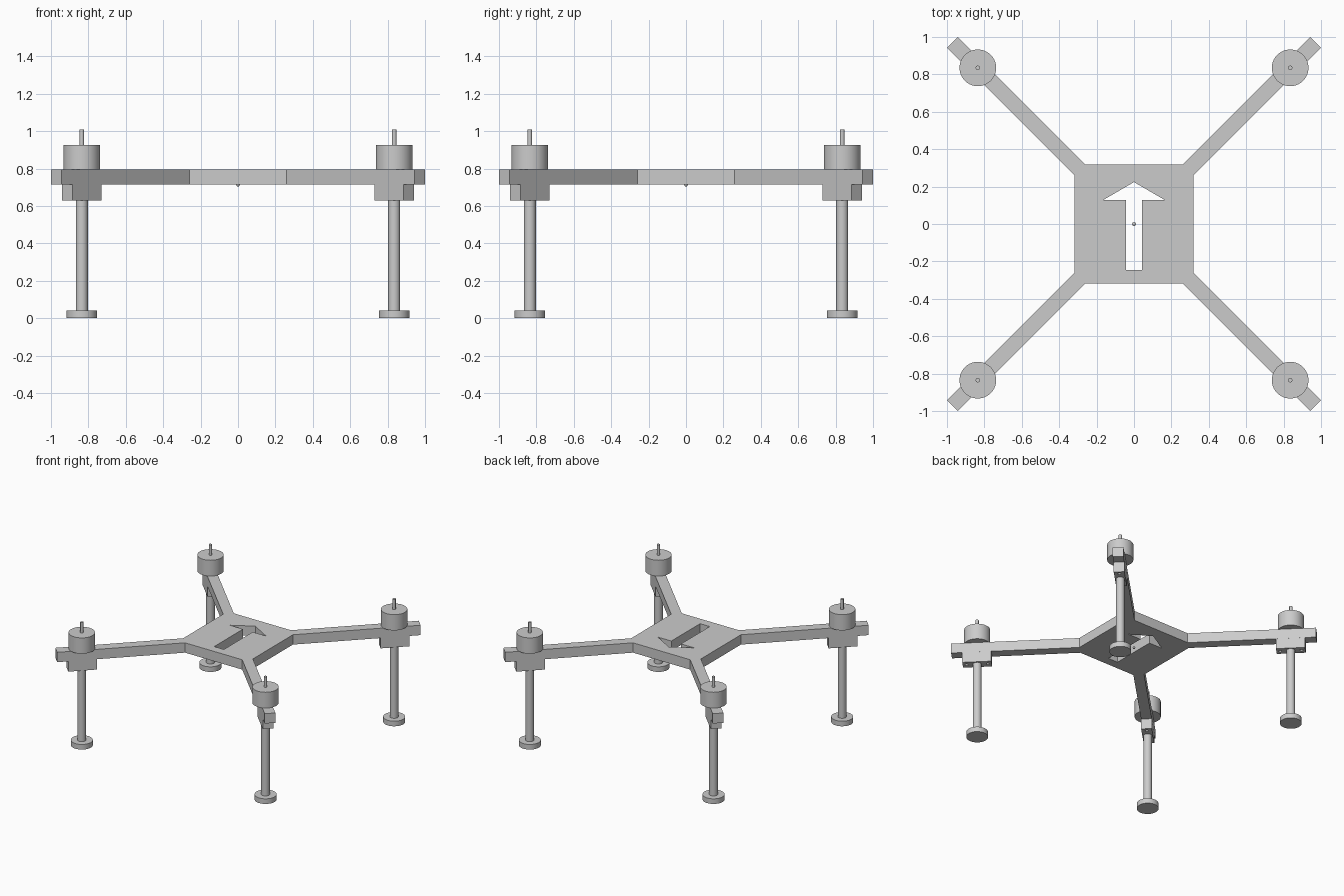
import bpy
import bmesh
from math import pi, cos, sin
from mathutils import Matrix, Vector

if "Cube" in bpy.data.objects:
    bpy.data.objects.remove(bpy.data.objects["Cube"])

FRAME_Z0, FRAME_Z1 = 0.714, 0.795
BRACKET_Z0 = 0.629
MOTOR_POS = 0.835


def link(name, mesh):
    obj = bpy.data.objects.new(name, mesh)
    bpy.context.collection.objects.link(obj)
    return obj


def prism(name, loops, z0, z1):
    """Extrude a filled outline; extra loops become holes."""
    curve = bpy.data.curves.new(name, 'CURVE')
    curve.dimensions = '2D'
    curve.fill_mode = 'BOTH'
    curve.extrude = (z1 - z0) / 2
    for pts in loops:
        spline = curve.splines.new('POLY')
        spline.points.add(len(pts) - 1)
        for p, (x, y) in zip(spline.points, pts):
            p.co = (x, y, 0, 1)
        spline.use_cyclic_u = True
    tmp = link(name + "_outline", curve)
    bpy.context.view_layer.update()
    dg = bpy.context.evaluated_depsgraph_get()
    mesh = bpy.data.meshes.new_from_object(tmp.evaluated_get(dg))
    bpy.data.objects.remove(tmp)
    mesh.transform(Matrix.Translation((0, 0, (z0 + z1) / 2)))
    bm = bmesh.new()
    bm.from_mesh(mesh)
    bmesh.ops.remove_doubles(bm, verts=bm.verts, dist=1e-5)
    bmesh.ops.recalc_face_normals(bm, faces=bm.faces)
    for f in bm.faces:
        f.smooth = False
    bm.to_mesh(mesh)
    bm.free()
    return link(name, mesh)


def cylinder(name, x, y, r, z0, z1, sides=48):
    bm = bmesh.new()
    bmesh.ops.create_cone(bm, cap_ends=True, segments=sides, radius1=r, radius2=r,
                          depth=z1 - z0, matrix=Matrix.Translation((x, y, (z0 + z1) / 2)))
    for f in bm.faces:
        f.smooth = len(f.verts) == 4
    for e in bm.edges:
        e.smooth = all(f.smooth for f in e.link_faces)
    mesh = bpy.data.meshes.new(name)
    bm.to_mesh(mesh)
    bm.free()
    return link(name, mesh)


# Cross frame: square plate with four diagonal arms and an arrow cut-out
quadrant = [(0.317, 0.26), (1.0, 0.943), (0.943, 1.0), (0.26, 0.317)]
outline = []
for i in range(4):
    rot = Matrix.Rotation(i * pi / 2, 2)
    outline += [tuple(rot @ Vector(p)) for p in quadrant]
arrow = [(-0.044, -0.246), (0.044, -0.246), (0.044, 0.128), (0.165, 0.128),
         (0, 0.224), (-0.165, 0.128), (-0.044, 0.128)]
prism("frame", [outline, arrow], FRAME_Z0, FRAME_Z1)

# Tiny marker ball in the middle of the cut-out
bm = bmesh.new()
bmesh.ops.create_uvsphere(bm, u_segments=16, v_segments=8, radius=0.01,
                          matrix=Matrix.Translation((0, 0, FRAME_Z0)))
for f in bm.faces:
    f.smooth = True
ball = bpy.data.meshes.new("center_marker")
bm.to_mesh(ball)
bm.free()
link("center_marker", ball)

# Motor, leg bracket with two screw holes, leg and foot on every arm
bracket = [(-0.109, -0.04), (0.109, -0.04), (0.109, 0.04), (-0.109, 0.04)]
holes = [[(cx + 0.012 * cos(a * pi / 8), 0.012 * sin(a * pi / 8)) for a in range(16)]
         for cx in (-0.08, 0.08)]
corners = {"front_left": (-1, -1), "front_right": (1, -1),
           "back_left": (-1, 1), "back_right": (1, 1)}
for side, (sx, sy) in corners.items():
    x, y = sx * MOTOR_POS, sy * MOTOR_POS
    block = prism(side + "_leg_bracket", [bracket] + holes, BRACKET_Z0, FRAME_Z0)
    block.data.transform(Matrix.Translation((x, y, 0)) @ Matrix.Rotation(sx * sy * pi / 4, 4, 'Z'))
    cylinder(side + "_motor", x, y, 0.098, FRAME_Z1, 0.925, 64)
    cylinder(side + "_motor_shaft", x, y, 0.012, 0.925, 1.01, 24)
    cylinder(side + "_leg", x, y, 0.032, 0.042, BRACKET_Z0)
    cylinder(side + "_foot", x, y, 0.082, 0.0, 0.042)
